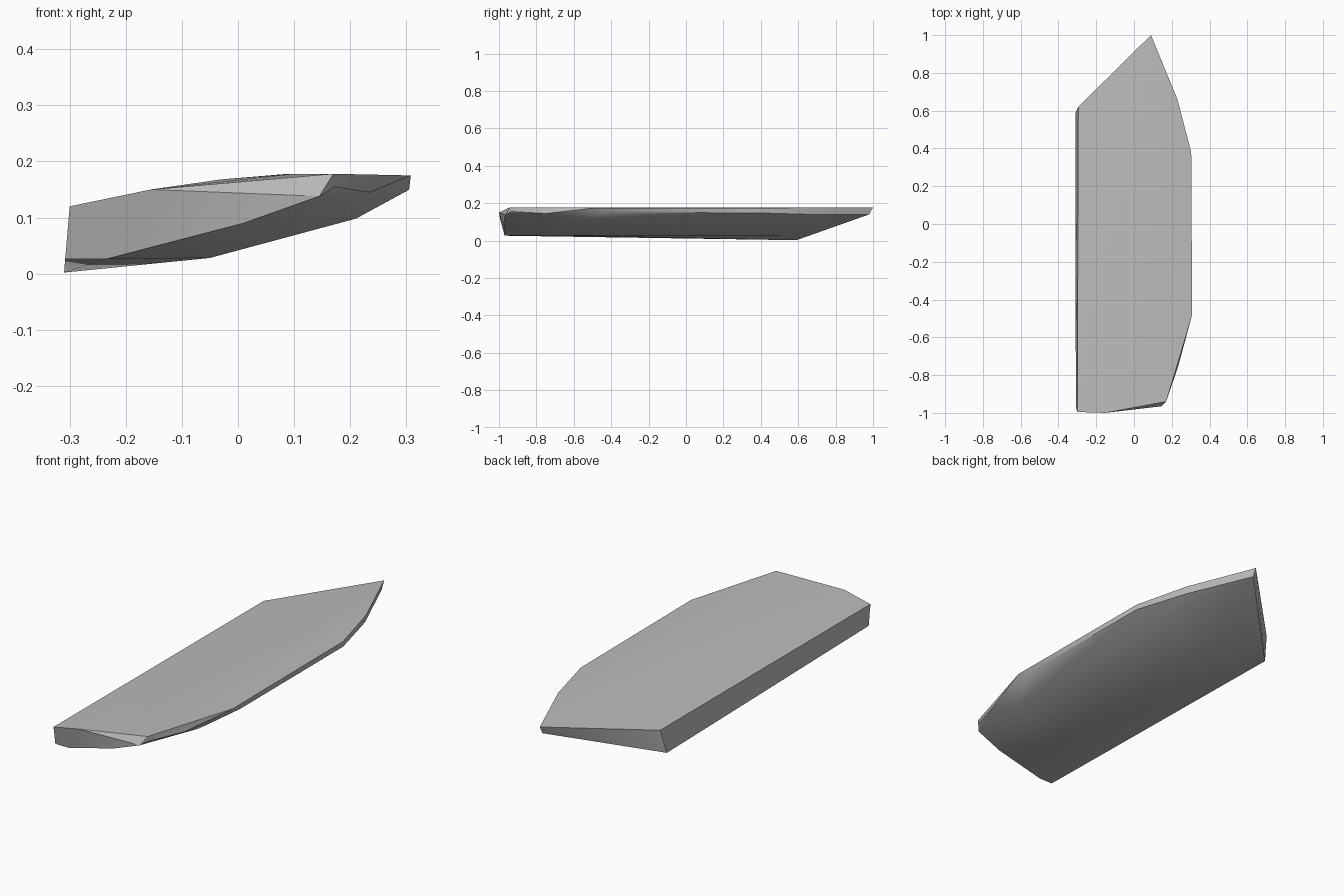
import bpy
import bmesh
import math

cube = bpy.data.objects.get("Cube")
if cube:
    bpy.data.objects.remove(cube, do_unlink=True)

# Single stone colour
stone = bpy.data.materials.new("stone_grey")
stone.use_nodes = True
grey = (0.5, 0.5, 0.5, 1)
stone.diffuse_color = grey
stone.node_tree.nodes["Principled BSDF"].inputs["Base Color"].default_value = grey

# Upper rim: straight side, front end, bowed side, back tip
upper_rim = [(-0.295, 0.62, 0.12), (-0.3, -0.995, 0.12), (-0.155, -1, 0.15),
             (0.17, -0.94, 0.178), (0.308, -0.48, 0.175), (0.303, 0.38, 0.174),
             (0.23, 0.66, 0.176), (0.09, 1, 0.178)]
# Lower rim of the thin edge band and the end faces
lower_rim = [(0.145, -0.965, 0.138), (0.172, -0.935, 0.155), (0.235, -0.75, 0.145),
             (0.305, -0.42, 0.15), (0.302, 0.38, 0.148), (0.225, 0.66, 0.14),
             (0.09, 0.98, 0.14), (0.01, -0.975, 0.09)]
# Bottom corners along the straight side
base = [(-0.235, -0.97, 0.026), (-0.308, -0.97, 0.026), (-0.31, 0.59, 0.002)]
# Gentle crown of the top and belly of the underside: x, z, front y, back y
crown = [(-0.03, 0.168, -0.6, 0.55), (0.1, 0.178, -0.7, 0.7)]
belly = [(-0.05, 0.028, -0.72, 0.5), (0.21, 0.098, -0.6, 0.45)]

points = upper_rim + lower_rim + base
for x, z, front, back in crown + belly:
    points += [(x, front, z), (x, back, z)]

# Faceted slab wrapped around the rims
bm = bmesh.new()
for p in points:
    bm.verts.new(p)
result = bmesh.ops.convex_hull(bm, input=bm.verts)
loose = {g for g in result["geom_interior"] + result["geom_unused"]
         if isinstance(g, bmesh.types.BMVert)}
bmesh.ops.delete(bm, geom=list(loose), context="VERTS")
bmesh.ops.recalc_face_normals(bm, faces=bm.faces)

mesh = bpy.data.meshes.new("stone_slab")
bm.to_mesh(mesh)
bm.free()
mesh.materials.append(stone)
slab = bpy.data.objects.new("stone_slab", mesh)
bpy.context.collection.objects.link(slab)

# Soft broad faces, crisp rim
bpy.ops.object.select_all(action="DESELECT")
slab.select_set(True)
bpy.context.view_layer.objects.active = slab
bpy.ops.object.shade_smooth_by_angle(angle=math.radians(30))
